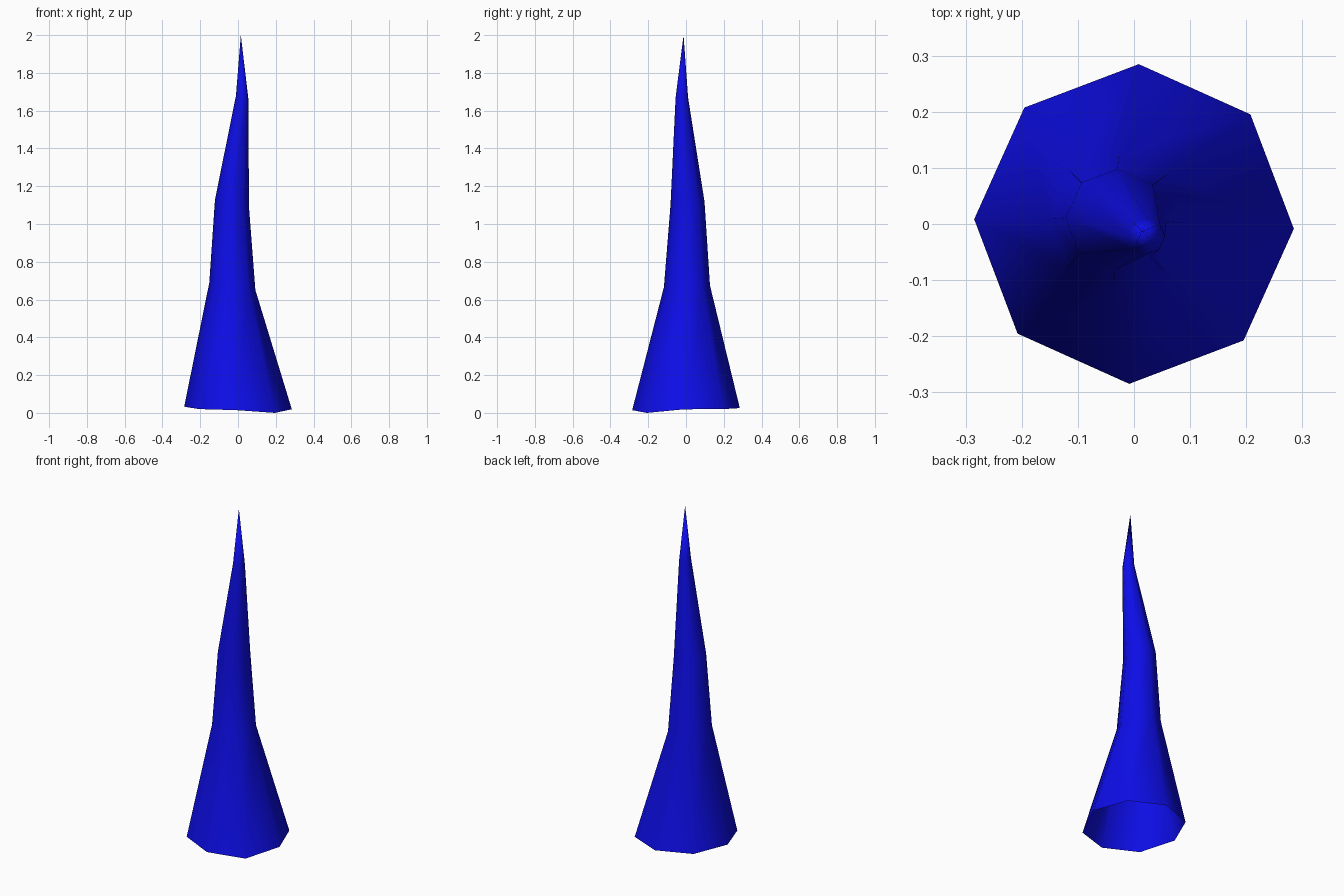
import bpy, bmesh, math

if "Cube" in bpy.data.objects:
    bpy.data.objects.remove(bpy.data.objects["Cube"])

SIDES = 8
# each ring: centre x, y, z, radius, slope along x, slope along y
RINGS = [
    (0.0, 0.0, 0.02, 0.285, -0.02, 0.02),
    (-0.03, 0.005, 0.67, 0.122, -0.16, 0.04),
    (-0.032, 0.008, 1.11, 0.09, -0.2, 0.1),
    (0.022, -0.022, 1.67, 0.033, -0.25, 0.0),
]
TIP = (0.015, -0.013, 2.0)
BASE_WOBBLE = [0.005, 0, 0, 0, 0.007, 0, 0, -0.012]

bm = bmesh.new()

# Tapering, slightly crooked eight-sided rings
rings = []
for level, (cx, cy, cz, r, sx, sy) in enumerate(RINGS):
    ring = []
    for i in range(SIDES):
        a = 2 * math.pi * i / SIDES - 0.03
        dx, dy = r * math.cos(a), r * math.sin(a)
        z = cz + sx * dx + sy * dy + (BASE_WOBBLE[i] if level == 0 else 0)
        ring.append(bm.verts.new((cx + dx, cy + dy, max(z, 0))))
    rings.append(ring)

# Walls between rings; the bottom stays open
for low, high in zip(rings, rings[1:]):
    for i in range(SIDES):
        j = (i + 1) % SIDES
        bm.faces.new((low[i], low[j], high[j], high[i]))

# Pointed tip
tip = bm.verts.new(TIP)
for i in range(SIDES):
    bm.faces.new((rings[-1][i], rings[-1][(i + 1) % SIDES], tip))

for f in bm.faces:
    f.smooth = True

mesh = bpy.data.meshes.new("spike")
bm.to_mesh(mesh)
bm.free()
spike = bpy.data.objects.new("spike", mesh)
bpy.context.collection.objects.link(spike)

# Blue surface
blue = bpy.data.materials.new("blue")
blue.diffuse_color = (0.004, 0.004, 0.8, 1)
blue.use_nodes = True
blue.node_tree.nodes["Principled BSDF"].inputs["Base Color"].default_value = blue.diffuse_color
mesh.materials.append(blue)
